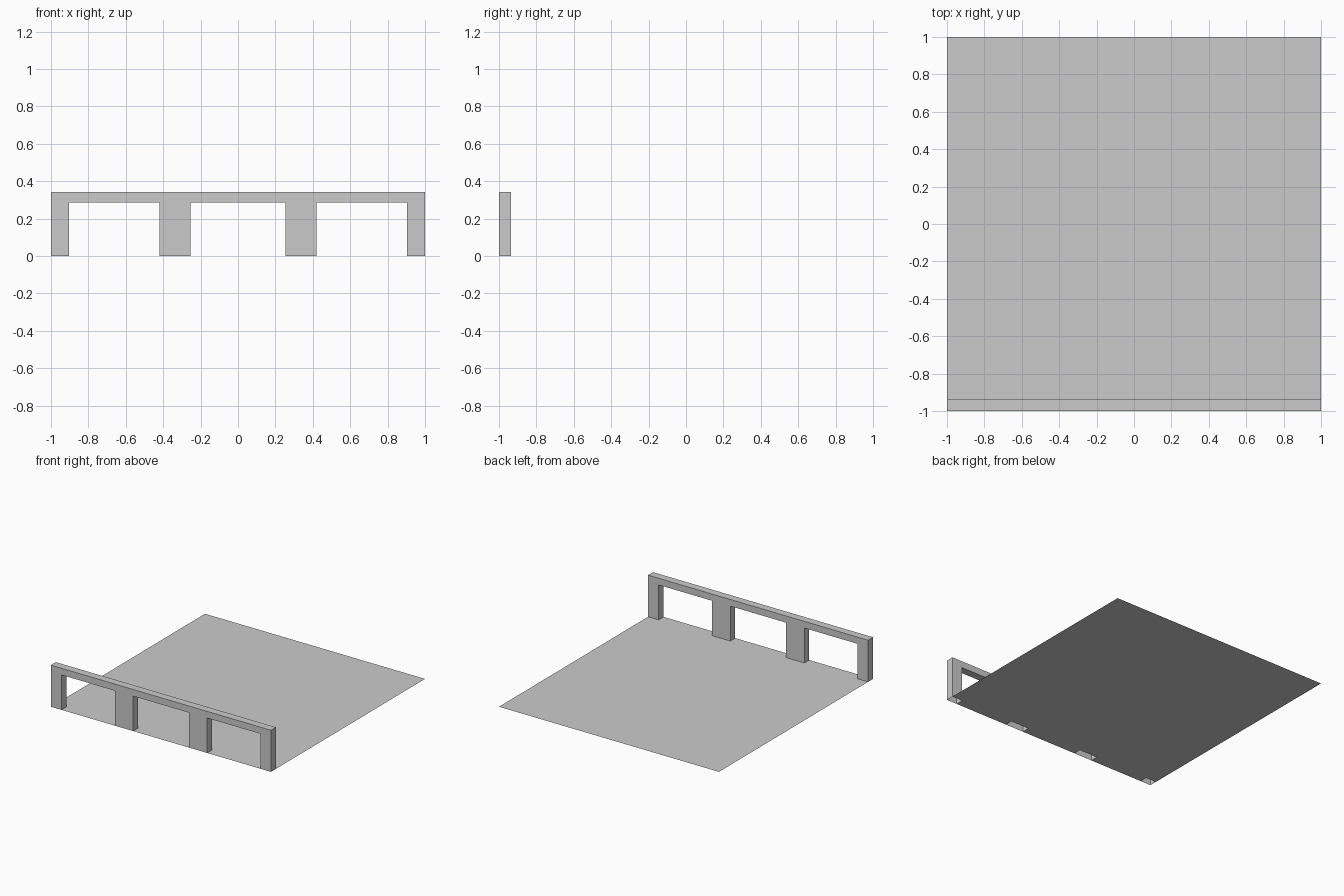
import bpy
import bmesh
from mathutils import Vector

if "Cube" in bpy.data.objects:
    bpy.data.objects.remove(bpy.data.objects["Cube"])

TOP, SOFFIT = 0.342, 0.287      # beam top and underside
FRONT, BACK = -1.0, -0.936      # wall thickness
BAYS = [(-0.904, -0.42), (-0.253, 0.253), (0.42, 0.904)]  # openings


def finish(name, bm):
    mesh = bpy.data.meshes.new(name)
    bm.to_mesh(mesh)
    bm.free()
    obj = bpy.data.objects.new(name, mesh)
    bpy.context.collection.objects.link(obj)
    return obj


def polygon(bm, points):
    return bm.faces.new([bm.verts.new(p) for p in points])


# Front wall: profile with three openings, extruded, open under the pillars
bm = bmesh.new()
outline = [(-1, FRONT, 0)]
for a, b in BAYS:
    outline += [(a, FRONT, 0), (a, FRONT, SOFFIT), (b, FRONT, SOFFIT), (b, FRONT, 0)]
outline += [(1, FRONT, 0), (1, FRONT, TOP), (-1, FRONT, TOP)]
face = polygon(bm, outline)
ext = bmesh.ops.extrude_face_region(bm, geom=[face], use_keep_orig=True)
moved = [g for g in ext["geom"] if isinstance(g, bmesh.types.BMVert)]
bmesh.ops.translate(bm, verts=moved, vec=Vector((0, BACK - FRONT, 0)))
bmesh.ops.recalc_face_normals(bm, faces=bm.faces[:])
feet = [f for f in bm.faces if all(abs(v.co.z) < 1e-6 for v in f.verts)]
bmesh.ops.delete(bm, geom=feet, context='FACES')
finish("arcade_wall", bm)

# Floor sheet: one flat face, notched around the pillar feet
bm = bmesh.new()
outline = [(-1, BACK, 0)]
for a, b in BAYS:
    outline += [(a, BACK, 0), (a, FRONT, 0), (b, FRONT, 0), (b, BACK, 0)]
outline += [(1, BACK, 0), (1, 1, 0), (-1, 1, 0)]
polygon(bm, outline)
bm.normal_update()
finish("floor", bm)
